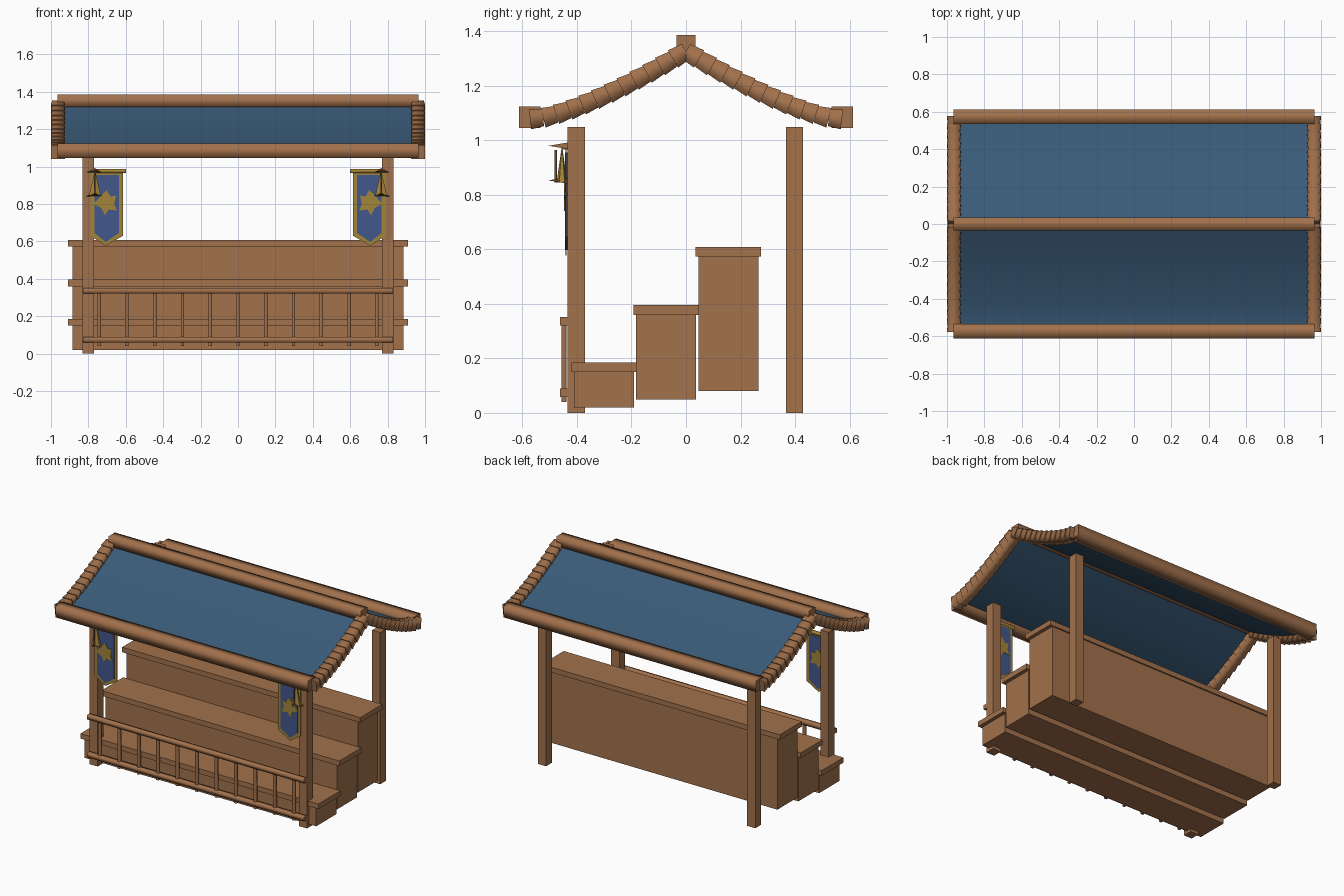
import bpy, bmesh
from mathutils import Vector

cube = bpy.data.objects.get("Cube")
if cube:
    bpy.data.objects.remove(cube, do_unlink=True)


def material(name, rgb):
    m = bpy.data.materials.new(name)
    m.use_nodes = True
    m.diffuse_color = (*rgb, 1)
    m.node_tree.nodes["Principled BSDF"].inputs["Base Color"].default_value = (*rgb, 1)
    return m


WOOD = material("warm wood", (0.36, 0.165, 0.072))
DARK = material("dark wood", (0.16, 0.07, 0.03))
ROOF = material("roof blue", (0.042, 0.105, 0.19))
BLUE = material("banner blue", (0.055, 0.095, 0.26))
GOLD = material("gold", (0.36, 0.23, 0.04))


def finish(name, bm, mat, recalc=True):
    if recalc:
        bmesh.ops.recalc_face_normals(bm, faces=bm.faces)
    me = bpy.data.meshes.new(name)
    bm.to_mesh(me)
    bm.free()
    me.materials.append(mat)
    ob = bpy.data.objects.new(name, me)
    bpy.context.collection.objects.link(ob)
    return ob


def box(name, x, y, z, mat=WOOD):
    """Flat box from (low, high) ranges."""
    bm = bmesh.new()
    bmesh.ops.create_cube(bm, size=1)
    for v in bm.verts:
        v.co = [r[0] + (c + 0.5) * (r[1] - r[0]) for c, r in zip(v.co, (x, y, z))]
    return finish(name, bm, mat)


def add_bar(bm, p0, p1, r0, r1):
    """Square bar between two points, sides smoothed into a round look."""
    p0, p1 = Vector(p0), Vector(p1)
    d = (p1 - p0).normalized()
    u = Vector((0, 0, 1)) if abs(d.x) > 0.9 else Vector((1, 0, 0))
    u = (u - d * u.dot(d)).normalized()
    w = d.cross(u)
    rings = [[bm.verts.new(p + (u * a + w * b) * r)
              for a, b in ((1, 1), (-1, 1), (-1, -1), (1, -1))]
             for p, r in ((p0, r0), (p1, r1))]
    for i in range(4):
        j = (i + 1) % 4
        bm.faces.new((rings[0][i], rings[0][j], rings[1][j], rings[1][i])).smooth = True
    for ring in rings:
        for e in bm.faces.new(ring).edges:
            e.smooth = False


def bar(name, p0, p1, r, mat=WOOD):
    bm = bmesh.new()
    add_bar(bm, p0, p1, r, r)
    return finish(name, bm, mat)


def plate(name, pts, y, mat, thick=0.004):
    """Upright thin plate from an (x, z) outline."""
    bm = bmesh.new()
    f = bm.faces.new([bm.verts.new((x, y, z)) for x, z in pts])
    ext = bmesh.ops.extrude_face_region(bm, geom=[f])["geom"]
    for v in ext:
        if isinstance(v, bmesh.types.BMVert):
            v.co.y += thick
    return finish(name, bm, mat)


# Stepped benches: body and overhanging top board
for label, y0, y1, z0, z1 in (("low", -0.41, -0.19, 0.02, 0.15),
                              ("middle", -0.183, 0.037, 0.05, 0.36),
                              ("high", 0.045, 0.266, 0.08, 0.573)):
    box(label + "_step_body", (-0.885, 0.885), (y0, y1), (z0, z1))
    box(label + "_step_top", (-0.91, 0.91), (y0 - 0.01, y1 + 0.01), (z1, z1 + 0.035))

# Corner posts
for sx, side in ((-1, "right"), (1, "left")):
    for y, end in ((-0.402, "front"), (0.398, "back")):
        box(f"{end}_{side}_post", (sx * 0.8 - 0.031, sx * 0.8 + 0.031),
            (y - 0.032, y + 0.032), (0, 1.048))

# Front railing
bar("upper_rail", (-0.83, -0.448, 0.336), (0.83, -0.448, 0.336), 0.015)
bar("lower_rail", (-0.83, -0.448, 0.074), (0.83, -0.448, 0.074), 0.015)
bm = bmesh.new()
for i in range(-5, 6):
    add_bar(bm, (i * 0.1485, -0.447, 0.04), (i * 0.1485, -0.447, 0.335), 0.009, 0.009)
finish("balusters", bm, WOOD)


# Sagging roof line
def roof_z(y):
    return 1.077 + 0.25 * max(0, 1 - abs(y) / 0.56) ** 1.37


N = 12
ys = [0.572 * i / N for i in range(-N, N + 1)]
bm = bmesh.new()
rows = [[bm.verts.new((x, y, roof_z(y))) for x in (-0.94, 0.94)] for y in ys]
for a, b in zip(rows, rows[1:]):
    bm.faces.new((a[0], a[1], b[1], b[0])).smooth = abs(a[0].co.y + b[0].co.y) > 0
for e in bm.edges:
    if all(abs(v.co.y) < 0.001 for v in e.verts):
        e.smooth = False
finish("roof_cloth", bm, ROOF, recalc=False)

# Gable trims made of stacked tapered blocks
for sx, side in ((-1, "right"), (1, "left")):
    bm = bmesh.new()
    for sy in (-1, 1):
        for i in range(N):
            a, b = (sy * 0.572 * k / N for k in (i, i + 1))
            add_bar(bm, (sx * 0.963, a, roof_z(a)), (sx * 0.963, b, roof_z(b)), 0.031, 0.037)
    finish(side + "_gable_trim", bm, WOOD)

# Ridge and eave beams
bar("ridge_beam", (-0.965, 0, 1.352), (0.965, 0, 1.352), 0.034)
for sy, end in ((-1, "front"), (1, "back")):
    bar(end + "_eave_beam", (-0.965, sy * 0.573, 1.085), (0.965, sy * 0.573, 1.085), 0.039)

# Hanging banners, mirrored left and right
EMBLEM = [(-0.07, 0.0), (-0.03, 0.045), (0.0, 0.075), (0.02, 0.04), (0.05, 0.045),
          (0.04, 0.0), (0.055, -0.035), (0.01, -0.03), (-0.01, -0.06), (-0.03, -0.02)]
for s, side in ((-1, "right"), (1, "left")):
    cx = 0.702

    def shield(w, top, low, tip):
        return [(s * (cx + a), z) for a, z in
                ((-w, top), (w, top), (w, low), (0.005, tip), (-w, low))]

    plate(side + "_banner_border", shield(0.087, 0.975, 0.63, 0.577), -0.442, GOLD)
    for y, face in ((-0.4445, "front"), (-0.4395, "back")):
        plate(f"{side}_banner_{face}", shield(0.066, 0.955, 0.645, 0.597), y, BLUE)
    for y, face in ((-0.447, "front"), (-0.437, "back")):
        plate(f"{side}_emblem_{face}",
              [(s * (cx - a), 0.8 + b) for a, b in EMBLEM], y, GOLD)
    bar(side + "_banner_rod", (s * 0.60, -0.443, 0.976), (s * 0.77, -0.443, 0.976), 0.01, GOLD)

    # Wall bracket: two flat spikes, a pin and a folded pennant
    hx = s * 0.765
    for z, part in ((0.98, "upper"), (0.853, "lower")):
        bm = bmesh.new()
        tip = bm.verts.new((hx, -0.505, z))
        base = [bm.verts.new((hx + a, -0.432, z + b))
                for a, b in ((-0.045, -0.012), (0.045, -0.012), (0, 0.012))]
        bm.faces.new(base)
        for i in range(3):
            bm.faces.new((tip, base[i], base[(i + 1) % 3]))
        finish(f"{side}_{part}_bracket", bm, DARK if part == "lower" else WOOD)
    bar(side + "_bracket_pin", (hx, -0.478, 0.845), (hx, -0.478, 0.965), 0.004, DARK)
    bm = bmesh.new()
    bmesh.ops.create_cone(bm, segments=6, radius1=0.036, radius2=0.002, depth=0.13, cap_ends=True)
    for v in bm.verts:
        v.co = (v.co.x + hx, v.co.y * 0.55 - 0.455, v.co.z + 0.91)
    finish(side + "_pennant", bm, GOLD)
